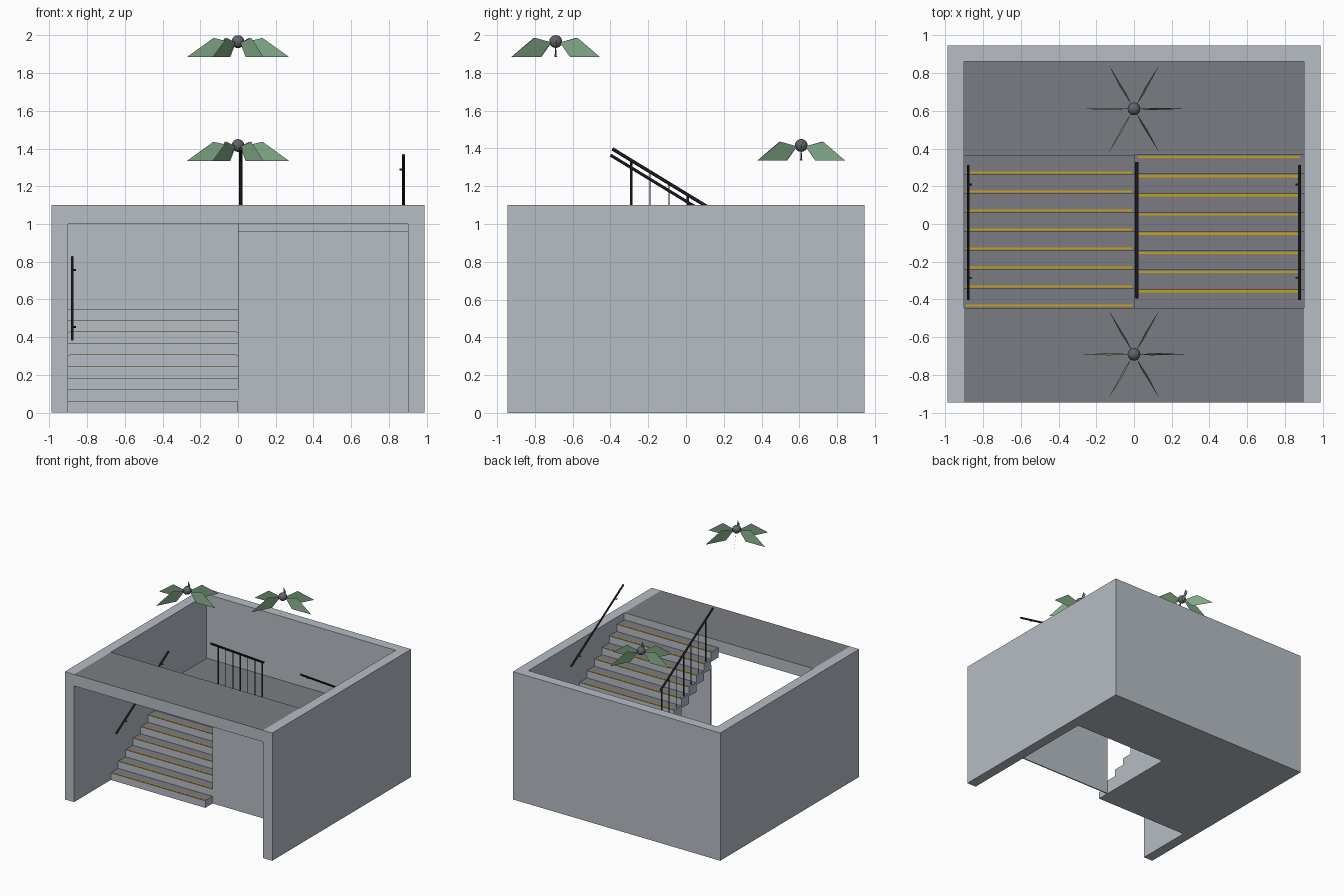
import bpy, bmesh, math
from mathutils import Vector

if "Cube" in bpy.data.objects:
    bpy.data.objects.remove(bpy.data.objects["Cube"])


def material(name, rgb):
    m = bpy.data.materials.new(name)
    m.diffuse_color = (*rgb, 1)
    m.use_nodes = True
    m.node_tree.nodes["Principled BSDF"].inputs["Base Color"].default_value = m.diffuse_color
    return m


CONCRETE = material("pale_concrete", (0.47, 0.51, 0.56))
FLOOR = material("dark_floor", (0.195, 0.202, 0.225))
YELLOW = material("yellow_nosing", (0.60, 0.36, 0.008))
METAL = material("dark_metal", (0.028, 0.031, 0.035))
LEAF = material("leaf_green", (0.22, 0.39, 0.24))
HUB = material("grey_hub", (0.12, 0.127, 0.145))


def finish(name, bm, mats, floor_tops=False):
    bmesh.ops.recalc_face_normals(bm, faces=bm.faces)
    if floor_tops:
        for f in bm.faces:
            f.material_index = 1 if f.normal.z > 0.5 else 0
    me = bpy.data.meshes.new(name)
    bm.to_mesh(me)
    bm.free()
    for m in mats:
        me.materials.append(m)
    ob = bpy.data.objects.new(name, me)
    bpy.context.collection.objects.link(ob)
    return ob


def add_box(bm, x, y, z):
    vs = bmesh.ops.create_cube(bm, size=1)["verts"]
    for v in vs:
        v.co = [a + (b - a) * (c + 0.5) for (a, b), c in zip((x, y, z), v.co)]


def box(name, x, y, z, mats=(CONCRETE,), floor_tops=False):
    bm = bmesh.new()
    add_box(bm, x, y, z)
    return finish(name, bm, mats, floor_tops)


def add_rod(bm, a, b, r, n=10):
    a, b = Vector(a), Vector(b)
    d = b - a
    vs = bmesh.ops.create_cone(bm, cap_ends=True, segments=n, radius1=r, radius2=r,
                               depth=d.length)["verts"]
    q = d.to_track_quat('Z', 'Y')
    for v in vs:
        v.co = q @ v.co + (a + b) / 2


H = 1.10             # wall height
W = 0.90             # inner half width
XO, YO = 0.988, 0.945
RISE = H / 18
MID = 9 * RISE       # half landing height
LAND = 0.36          # front edge of half landing
FRONT = -0.445       # rear edge of upper landing

# Enclosing walls: one U-shaped prism
bm = bmesh.new()
outline = [(-XO, -YO), (-XO, YO), (XO, YO), (XO, -YO),
           (W, -YO), (W, 0.86), (-W, 0.86), (-W, -YO)]
base = bm.faces.new([bm.verts.new((x, y, 0)) for x, y in outline])
top = bmesh.ops.extrude_face_region(bm, geom=[base])["geom"]
bmesh.ops.translate(bm, vec=(0, 0, H), verts=[g for g in top if isinstance(g, bmesh.types.BMVert)])
finish("surrounding_walls", bm, (CONCRETE,))

# Landings and the panel below the upper flight
box("upper_landing", (-W, W), (-YO, FRONT), (1.0, H), (CONCRETE, FLOOR), True)
box("half_landing", (-W, W), (LAND, 0.86), (0, MID), (CONCRETE, FLOOR), True)
box("under_stair_panel", (0, W), (-0.345, -0.335), (0, 0.93))

# Lower flight: solid stepped profile extruded across the left half
bm = bmesh.new()
step = (LAND - FRONT) / 8
pts = [(FRONT, 0)]
for i in range(8):
    pts += [(FRONT + i * step, (i + 1) * RISE), (FRONT + (i + 1) * step, (i + 1) * RISE)]
pts.append((LAND, 0))
side = bm.faces.new([bm.verts.new((-W, y, z)) for y, z in pts])
ext = bmesh.ops.extrude_face_region(bm, geom=[side])["geom"]
bmesh.ops.translate(bm, vec=(W, 0, 0), verts=[g for g in ext if isinstance(g, bmesh.types.BMVert)])
finish("lower_flight", bm, (CONCRETE, FLOOR), True)

# Upper flight: open underside, overlapping slab steps
bm = bmesh.new()
START = 0.368
run = (START - FRONT) / 8
for i in range(8):
    z = MID + (i + 1) * RISE
    y = START - i * run
    add_box(bm, (0, W), (y - run, y), (z - 0.082, z))
finish("upper_flight", bm, (CONCRETE, FLOOR), True)

# Yellow nosing strips on both flights
bm = bmesh.new()
for i in range(8):
    y, z = FRONT + i * step + 0.013, (i + 1) * RISE
    add_box(bm, (-0.89, -0.01), (y - 0.006, y + 0.006), (z - 0.002, z + 0.002))
    y, z = START - i * run - 0.013, MID + (i + 1) * RISE
    add_box(bm, (0.02, 0.88), (y - 0.006, y + 0.006), (z - 0.002, z + 0.002))
finish("nosing_strips", bm, (YELLOW,))

# Wall handrails with two short brackets each
SLOPE = 0.61
for name, x, z0, s in (("left_handrail", -0.878, 0.39, 1), ("right_handrail", 0.876, 1.365, -1)):
    bm = bmesh.new()
    add_rod(bm, (x, -0.40, z0), (x, 0.31, z0 + s * SLOPE * 0.71), 0.008)
    for y in (-0.285, 0.21):
        z = z0 + s * SLOPE * (y + 0.40) - 0.006
        add_rod(bm, (x, y, z), (x + s * 0.02, y, z), 0.005, 8)
    finish(name, bm, (METAL,))

# Central balustrade: sloping rail, three posts and thin balusters
bm = bmesh.new()
X = 0.015


def rail_z(y):
    return 1.398 - SLOPE * (y + 0.39)


add_rod(bm, (X, -0.39, rail_z(-0.39)), (X, 0.325, rail_z(0.325)), 0.009)
for k in range(7):
    y = -0.29 + 0.1 * k
    tread = MID + (math.floor((START - y) / run) + 1) * RISE
    add_rod(bm, (X, y, tread), (X, y, rail_z(y)), 0.007 if k % 3 == 0 else 0.0025, 8)
finish("central_balustrade", bm, (METAL,))


# Floating leaf clusters: round hub with six near-vertical blades
def cluster(name, y, z):
    bm = bmesh.new()
    bmesh.ops.create_uvsphere(bm, u_segments=16, v_segments=10, radius=0.034)
    for f in bm.faces:
        f.smooth = True
    hub = finish(name + "_hub", bm, (HUB,))
    bm = bmesh.new()
    blade = [(0.025, 0, -0.005), (0.13, 0.006, 0.02), (0.27, 0, -0.081), (0.09, -0.006, -0.081)]
    for k in range(6):
        c, s = math.cos(k * math.pi / 3), math.sin(k * math.pi / 3)
        v = [bm.verts.new((r * c - t * s, r * s + t * c, h)) for r, t, h in blade]
        bm.faces.new((v[0], v[1], v[2]))
        bm.faces.new((v[0], v[2], v[3]))
    leaves = finish(name + "_leaves", bm, (LEAF,))
    hub.location = leaves.location = (0, y, z)


cluster("front_plant", -0.69, 1.966)
cluster("back_plant", 0.61, 1.416)
